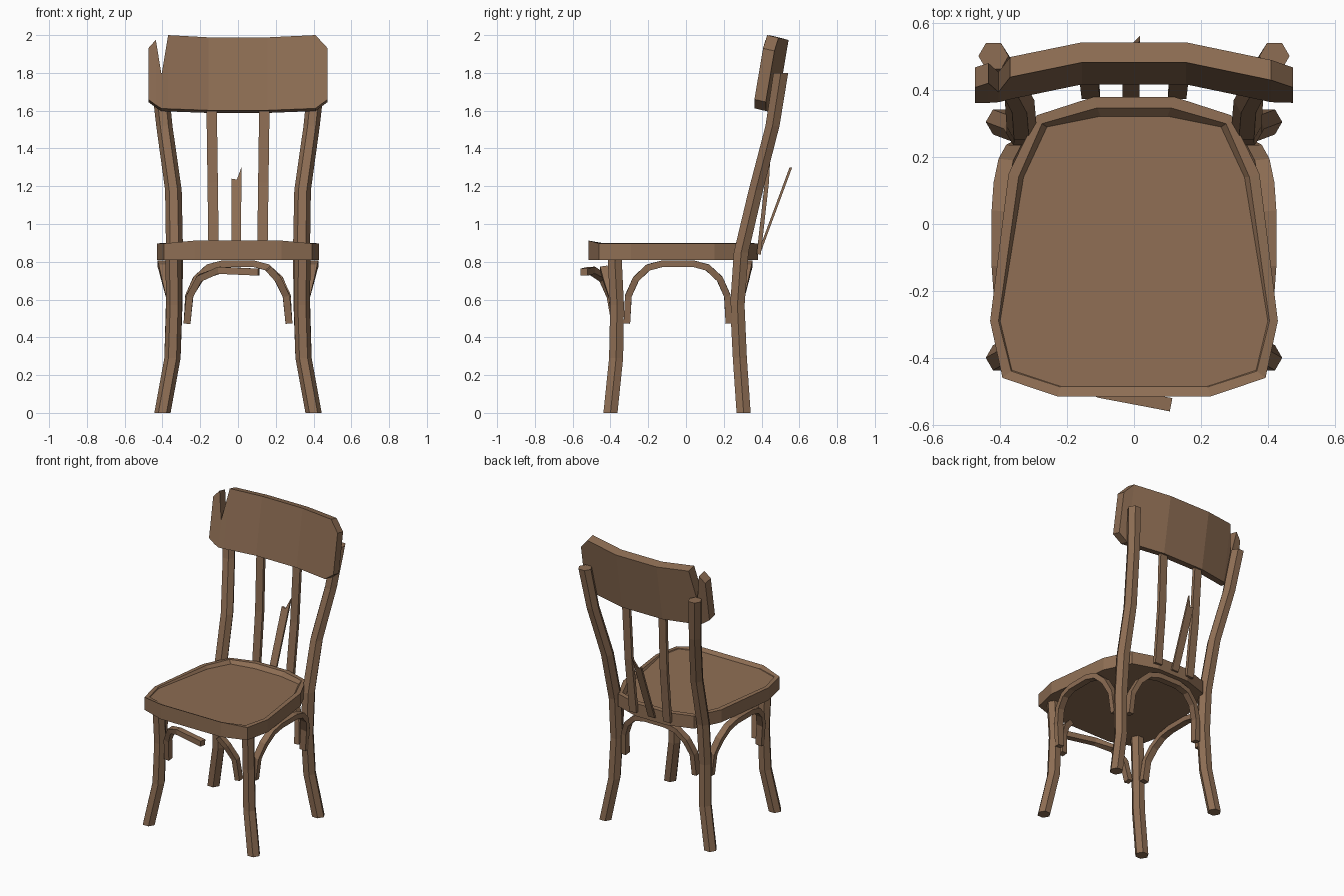
import bpy, bmesh, math
from mathutils import Vector

if "Cube" in bpy.data.objects:
    bpy.data.objects.remove(bpy.data.objects["Cube"])

wood = bpy.data.materials.new("brown wood")
wood.diffuse_color = (0.27, 0.155, 0.088, 1)
wood.use_nodes = True
wood.node_tree.nodes["Principled BSDF"].inputs["Base Color"].default_value = wood.diffuse_color


def make(name, bm):
    bmesh.ops.recalc_face_normals(bm, faces=bm.faces)
    me = bpy.data.meshes.new(name)
    bm.to_mesh(me)
    bm.free()
    me.materials.append(wood)
    ob = bpy.data.objects.new(name, me)
    bpy.context.collection.objects.link(ob)
    return ob


def loft(name, rings):
    """Skin a list of equal-length point rings and cap both ends."""
    bm = bmesh.new()
    vs = [[bm.verts.new(p) for p in r] for r in rings]
    n = len(vs[0])
    for a, b in zip(vs, vs[1:]):
        for i in range(n):
            j = (i + 1) % n
            bm.faces.new((a[i], a[j], b[j], b[i]))
    bm.faces.new(vs[0])
    bm.faces.new(vs[-1])
    return make(name, bm)


def sweep(name, pts, out, thick, wide):
    """Rectangular strip along a path; 'wide' is measured along 'out'."""
    pts = [Vector(p) for p in pts]
    rings = []
    for i, p in enumerate(pts):
        t = (pts[min(i + 1, len(pts) - 1)] - pts[max(i - 1, 0)]).normalized()
        n = t.cross(Vector(out)).normalized() * thick / 2
        w = n.cross(t).normalized() * wide / 2
        rings.append([p + n + w, p - n + w, p - n - w, p + n - w])
    return loft(name, rings)


def leg(name, pts, side):
    """Bent hexagonal post through (x, y, z, radius) points."""
    rings = []
    for x, y, z, r in pts:
        rings.append([(side * (x + r * math.cos(k * math.pi / 3)),
                       y + r * math.sin(k * math.pi / 3), z) for k in range(6)])
    return loft(name, rings)


# seat: rim with a shallow sunken panel, deeper towards the back
def both_sides(half):
    return half + [(-x, y) for x, y in reversed(half)]


outer = both_sides([(.23, -.515), (.393, -.46), (.43, -.29), (.375, .15), (.29, .325), (.12, .38)])
inner = both_sides([(.22, -.487), (.367, -.44), (.405, -.29), (.345, .14), (.275, .30), (.11, .347)])
panel = both_sides([(.22, -.485), (.365, -.437), (.40, -.29), (.33, .14), (.26, .29), (.10, .322)])
loft("seat", [
    [(x, y, .81) for x, y in outer],
    [(x, y, .912 if y < -.5 else .897) for x, y in outer],
    [(x, y, .899) for x, y in inner],
    [(x, y, .896 - .022 * (y + .485) / .81) for x, y in panel],
])

# legs
front = [(.40, -.40, 0, .043), (.347, -.37, .29, .043), (.338, -.365, .57, .042), (.342, -.378, .83, .043)]
back = [(.40, .305, 0, .043), (.347, .285, .29, .043), (.338, .272, .57, .044), (.336, .292, .85, .045),
        (.342, .37, 1.18, .044), (.39, .458, 1.52, .043), (.42, .502, 1.8, .045)]
for side, label in ((-1, "left"), (1, "right")):
    leg("front_leg_" + label, front, side)
    leg("back_leg_" + label, back, side)

# curved braces below the seat: (fraction along, height, fraction of outward bow)
arc = [(1, .475, 0), (.97, .62, .25), (.82, .71, .65), (.58, .77, .9), (.3, .79, 1)]
arc = [(-u, z, b) for u, z, b in arc] + arc[::-1]
for side, label in ((-1, "left"), (1, "right")):
    sweep("side_brace_" + label,
          [(side * (.345 + .058 * b), -.043 + .27 * u, z) for u, z, b in arc], (1, 0, 0), .035, .045)
sweep("back_brace", [(.27 * u, .275 + .055 * b, z) for u, z, b in arc], (0, 1, 0), .035, .045)

# front brace, snapped into two pieces
sweep("front_brace_left", [(-.27, -.375, .475), (-.255, -.40, .62), (-.2, -.44, .715),
                           (-.1, -.50, .755), (.11, -.54, .745)], (0, 1, 0), .037, .04)
sweep("front_brace_right", [(.27, -.375, .475), (.255, -.39, .62), (.21, -.42, .71),
                            (.16, -.435, .765)], (0, 1, 0), .037, .04)

# backrest board, curved and tilted, with a split at its left end: (x, bottom, top, forward curve)
board = [(-.475, 1.66, 1.93, .065), (-.435, 1.63, 1.975, .06), (-.405, 1.612, 1.79, .055),
         (-.37, 1.61, 2.0, .046), (-.155, 1.602, 1.988, 0), (.155, 1.602, 1.988, 0),
         (.41, 1.612, 2.0, .055), (.475, 1.66, 1.93, .065)]
rings = []
for x, lo, hi, c in board:
    yl, yh = (.485 - c - .17 * (2 - z) for z in (lo, hi))
    rings.append([(x, yl, lo), (x, yh, hi), (x, yh + .06, hi - .014), (x, yl + .06, lo - .014)])
loft("backrest_board", rings)

# back slats
for side, label in ((-1, "left"), (1, "right")):
    sweep("slat_" + label, [(side * .129, .385, .84), (side * .134, .428, 1.22), (side * .14, .452, 1.65)],
          (0, 1, 0), .055, .022)

# broken middle slat, leaning backwards with a splintered tip
tip = [(-.035, .84), (.016, .84), (.018, 1.3), (-.006, 1.235), (-.035, 1.24)]
loft("slat_broken", [[(x, .378 + d + .37 * (z - .84), z) for x, z in tip] for d in (0, .014)])
